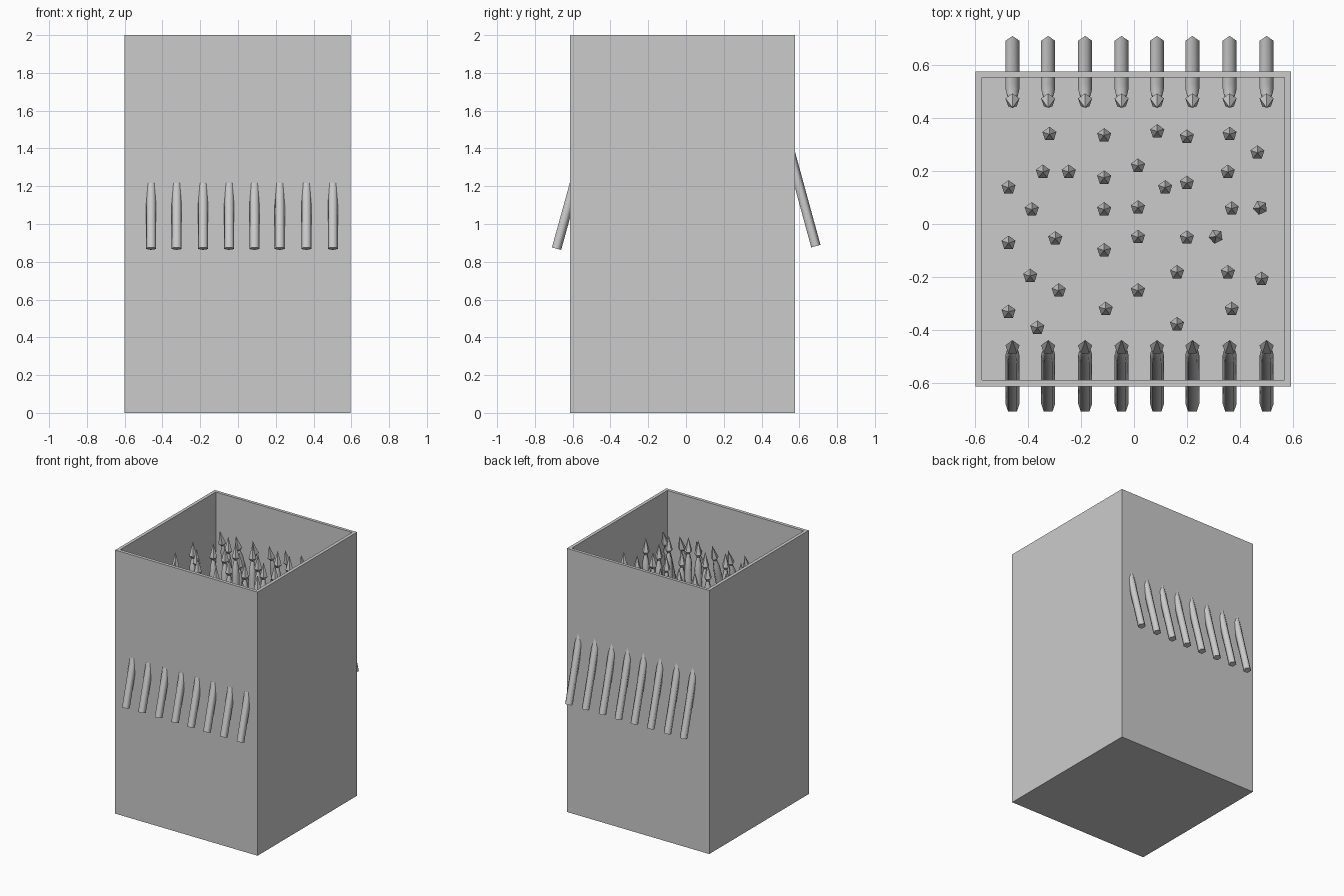
import bpy, bmesh
from math import radians, sin, cos, pi

if "Cube" in bpy.data.objects:
    bpy.data.objects.remove(bpy.data.objects["Cube"])

def make_object(name, bm):
    mesh = bpy.data.meshes.new(name)
    bmesh.ops.recalc_face_normals(bm, faces=bm.faces)
    bm.to_mesh(mesh)
    bm.free()
    ob = bpy.data.objects.new(name, mesh)
    bpy.context.collection.objects.link(ob)
    return ob

def box_rect(bm, x0, x1, y0, y1, z):
    return [bm.verts.new((x, y, z)) for x, y in ((x0, y0), (x1, y0), (x1, y1), (x0, y1))]

# Open-topped pit with a thin rim and a raised floor
FLOOR = 0.9
bm = bmesh.new()
rings = [box_rect(bm, -0.6, 0.595, -0.615, 0.578, 0),
         box_rect(bm, -0.6, 0.595, -0.615, 0.578, 2),
         box_rect(bm, -0.575, 0.57, -0.59, 0.555, 2),
         box_rect(bm, -0.575, 0.57, -0.59, 0.555, FLOOR)]
for a, b in zip(rings, rings[1:]):
    for i in range(4):
        j = (i + 1) % 4
        bm.faces.new((a[i], a[j], b[j], b[i]))
bm.faces.new(rings[0])
bm.faces.new(rings[-1])
make_object("pit_box", bm)

# Five-sided spike: straight shaft, pinched neck, pointed head
def spike_mesh(length):
    bm = bmesh.new()
    profile = [(0.028, 0), (0.028, length - 0.25), (0.024, length - 0.18),
               (0.012, length - 0.125), (0.028, length - 0.105)]
    loops = []
    for r, z in profile:
        loops.append([bm.verts.new((r * cos(pi / 2 + i * 2 * pi / 5),
                                    r * sin(pi / 2 + i * 2 * pi / 5), z)) for i in range(5)])
    tip = bm.verts.new((0, 0, length))
    for k, (a, b) in enumerate(zip(loops, loops[1:])):
        for i in range(5):
            j = (i + 1) % 5
            f = bm.faces.new((a[i], a[j], b[j], b[i]))
            f.smooth = k < 3
    for i in range(5):
        bm.faces.new((loops[-1][i], loops[-1][(i + 1) % 5], tip))
    bm.faces.new(loops[0])
    for e in loops[0] + loops[-1]:
        for edge in e.link_edges:
            if edge.other_vert(e) in loops[0] + loops[-1]:
                edge.smooth = False
    ob = make_object("spike", bm)
    mesh = ob.data
    bpy.data.objects.remove(ob)
    return mesh

spike = spike_mesh(0.93)
tall_spike = spike_mesh(1.12)

def place(name, mesh, loc, rot=(0, 0, 0)):
    ob = bpy.data.objects.new(name, mesh)
    ob.location = loc
    ob.rotation_euler = rot
    bpy.context.collection.objects.link(ob)

# Leaning rows that poke through the front and back walls
for x in (-0.46, -0.325, -0.185, -0.047, 0.087, 0.221, 0.362, 0.502):
    place("front_spike", spike, (x, -0.688, 0.87), (radians(-15.5), 0, 0))
    place("back_spike", spike, (x, 0.685, 0.882), (radians(15.3), 0, 0))

# Upright spikes scattered over the floor
upright = [(-.32, .34), (-.113, .335), (.088, .35), (.2, .33), (.362, .34), (.467, .27),
           (-.345, .197), (-.247, .197), (-.113, .175), (.015, .22), (.118, .138), (.2, .155),
           (.355, .197), (-.475, .138), (-.387, .055), (-.113, .055), (.015, .062), (.37, .058),
           (-.475, -.072), (-.298, -.055), (-.113, -.1), (.2, -.052),
           (-.393, -.197), (-.285, -.252), (.015, -.252), (.163, -.183), (.355, -.183),
           (.483, -.208), (-.475, -.333), (-.366, -.393), (-.107, -.322), (.163, -.38), (.37, -.322)]
for x, y in upright:
    place("floor_spike", spike, (x, y, 0.88))
for x, y, turn in ((.478, .062, 25), (.31, -.047, 170)):
    place("turned_spike", spike, (x, y, 0.88), (0, 0, radians(turn)))
place("tall_spike", tall_spike, (.015, -.05, 0.88))
